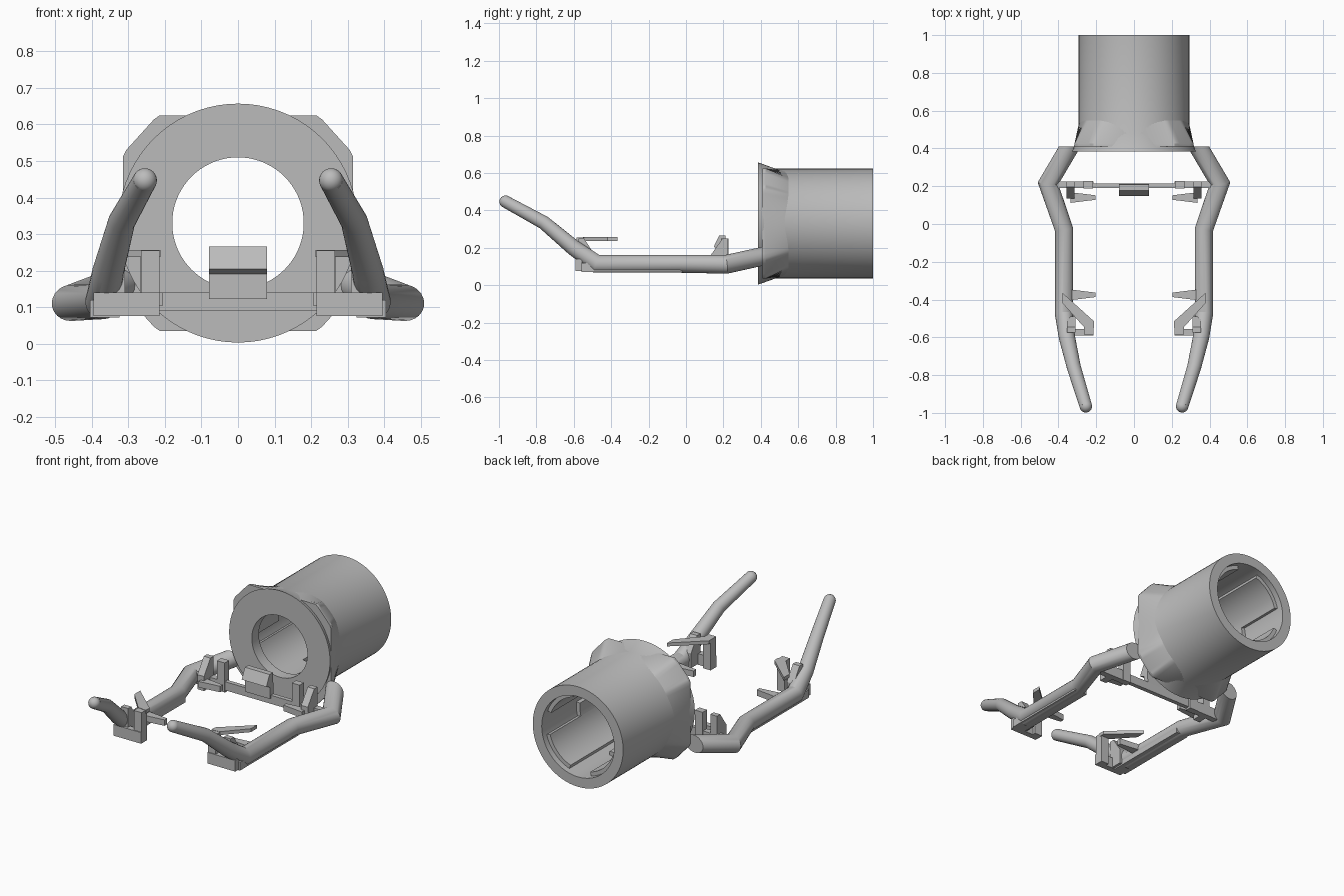
import bpy, bmesh, math
from mathutils import Vector

cube = bpy.data.objects.get("Cube")
if cube:
    bpy.data.objects.remove(cube, do_unlink=True)

grey = bpy.data.materials.new("plain grey")
grey.use_nodes = True
grey.diffuse_color = (0.5, 0.5, 0.5, 1)
for node in grey.node_tree.nodes:
    if node.type == 'BSDF_PRINCIPLED':
        node.inputs["Base Color"].default_value = (0.5, 0.5, 0.5, 1)

AXIS_Z = 0.33


def finish(name, bm, mirror=False):
    bmesh.ops.recalc_face_normals(bm, faces=bm.faces)
    mesh = bpy.data.meshes.new(name)
    bm.to_mesh(mesh)
    bm.free()
    mesh.materials.append(grey)
    ob = bpy.data.objects.new(name, mesh)
    bpy.context.collection.objects.link(ob)
    bpy.ops.object.select_all(action='DESELECT')
    ob.select_set(True)
    bpy.context.view_layer.objects.active = ob
    bpy.ops.object.shade_smooth_by_angle(angle=math.radians(30))
    if mirror:
        mod = ob.modifiers.new("Mirror", 'MIRROR')
        mod.use_mirror_merge = False
    return ob


def skin(bm, rings, wrap=False, caps=True):
    """Join rings of points with quads."""
    rows = [[bm.verts.new(p) for p in ring] for ring in rings]
    n = len(rows[0])
    pairs = list(zip(rows, rows[1:]))
    if wrap:
        pairs.append((rows[-1], rows[0]))
    for a, b in pairs:
        for i in range(n):
            j = (i + 1) % n
            bm.faces.new((a[i], a[j], b[j], b[i]))
    if caps and not wrap:
        bm.faces.new(rows[0])
        bm.faces.new(rows[-1])


def lathe(name, profile, start=0, sweep=360, steps=72):
    """Turn a closed (radius, y) profile about the barrel axis."""
    bm = bmesh.new()
    full = sweep == 360
    rings = []
    for i in range(steps if full else steps + 1):
        a = math.radians(start + sweep * i / steps)
        rings.append([(r * math.cos(a), y, AXIS_Z + r * math.sin(a)) for r, y in profile])
    skin(bm, rings, wrap=full)
    return finish(name, bm)


def prism(name, points, axis, lo, hi, mirror=True):
    """Extrude a flat outline: axis x takes (y, z), axis z takes (x, y)."""
    bm = bmesh.new()
    put = (lambda p, d: (d, *p)) if axis == 'x' else (lambda p, d: (*p, d))
    skin(bm, [[put(p, d) for p in points] for d in (lo, hi)])
    return finish(name, bm, mirror)


def box(name, x, y, z, mirror=True):
    outline = [(x[0], y[0]), (x[1], y[0]), (x[1], y[1]), (x[0], y[1])]
    return prism(name, outline, 'z', z[0], z[1], mirror)


# Hollow barrel with a flared front flange
lathe("barrel", [(0.18, 0.385), (0.327, 0.385), (0.293, 0.48), (0.293, 1.0),
                 (0.235, 1.0), (0.235, 0.45), (0.18, 0.45)])

# Raised lands inside the bore, leaving bent locking slots
for k in range(4):
    a = 20 + 90 * k
    lathe("bore_land", [(0.212, 0.44), (0.24, 0.44), (0.24, 0.965), (0.212, 0.965)], a, 55, 14)
    lathe("slot_floor", [(0.212, 0.44), (0.24, 0.44), (0.24, 0.68), (0.212, 0.68)], a + 55, 20, 6)

# Chamfered square collar melting into the barrel
bm = bmesh.new()
corner = Vector((0.105, 0.095)).normalized()
reach = corner.dot(Vector((0.22, 0.295)))
limits = [(Vector((1, 0)), 0.315), (Vector((0, 1)), 0.295), (corner, reach)]
inner, front, edge, back = [], [], [], []
for i in range(120):
    a = math.tau * i / 120
    c, s = math.cos(a), math.sin(a)
    d = Vector((abs(c), abs(s)))
    r = min(lim / max(n.dot(d), 0.001) for n, lim in limits)
    for ring, rad, y in ((inner, 0.26, 0.41), (front, r, 0.41), (edge, r, 0.425), (back, 0.286, 0.56)):
        ring.append((rad * c, y, AXIS_Z + rad * s))
skin(bm, [inner, front, edge, back], caps=False)
finish("chamfered_collar", bm)

# Bent side arms with mitred joints and round tips
path = [(0.34, 0.41, 0.155), (0.455, 0.215, 0.112), (0.37, -0.03, 0.115), (0.37, -0.48, 0.115),
        (0.355, -0.6, 0.2), (0.318, -0.76, 0.335), (0.255, -0.965, 0.447)]
radii = [0.05, 0.05, 0.048, 0.048, 0.043, 0.037, 0.033]
pts = [Vector(p) for p in path]
dirs = [(b - a).normalized() for a, b in zip(pts, pts[1:])]
bm = bmesh.new()
rings = []
for i, (p, r) in enumerate(zip(pts, radii)):
    d = dirs[min(i, len(dirs) - 1)]
    if i == 0:
        normal = Vector((0, 1, 0))
    elif i == len(dirs):
        normal = d
    else:
        normal = (dirs[i - 1] + d).normalized()
    u = d.cross(Vector((0, 0, 1))).normalized()
    v = u.cross(d)
    ring = []
    for k in range(24):
        a = math.tau * k / 24
        q = r * (u * math.cos(a) + v * math.sin(a))
        ring.append(p + q - d * (q.dot(normal) / d.dot(normal)))
    rings.append(ring)
skin(bm, rings)
finish("side_arm", bm, True)

bm = bmesh.new()
bmesh.ops.create_uvsphere(bm, u_segments=24, v_segments=12, radius=radii[-1])
bmesh.ops.translate(bm, verts=bm.verts, vec=pts[-1])
finish("arm_tip", bm, True)

# Flat rails under the arms
box("arm_rail", (0.325, 0.405), (-0.56, -0.02), (0.072, 0.12))

# Front brackets
box("front_bracket_base", (0.215, 0.395), (-0.59, -0.555), (0.075, 0.14))
box("front_inner_post", (0.215, 0.265), (-0.585, -0.535), (0.075, 0.255))
prism("front_outer_post", [(-0.575, 0.08), (-0.575, 0.25), (-0.545, 0.25), (-0.49, 0.165), (-0.49, 0.08)],
      'x', 0.31, 0.355)
prism("diagonal_finger", [(0.212, -0.55), (0.265, -0.545), (0.378, -0.42), (0.378, -0.365), (0.212, -0.515)],
      'z', 0.237, 0.257)

# Tapered pegs on the inner sides of the arms
for name, y in (("front_peg", -0.375), ("rear_peg", 0.14)):
    prism(name, [(0.335, y - 0.028), (0.335, y + 0.028), (0.205, y + 0.012), (0.205, y - 0.012)],
          'z', 0.105, 0.14)

# Rear brackets and crossbar
box("crossbar", (-0.34, 0.34), (0.19, 0.215), (0.09, 0.14), False)
box("rear_bracket_base", (0.215, 0.43), (0.19, 0.225), (0.078, 0.14))
box("rear_inner_post", (0.218, 0.268), (0.188, 0.228), (0.078, 0.25))
prism("rear_outer_post", [(0.225, 0.08), (0.225, 0.25), (0.195, 0.25), (0.135, 0.165), (0.135, 0.08)],
      'x', 0.315, 0.358)

# Central tab with a sloped upper face
prism("center_tab", [(0.18, 0.122), (0.18, 0.19), (0.148, 0.205), (0.178, 0.266), (0.21, 0.266), (0.215, 0.122)],
      'x', -0.08, 0.08, False)
